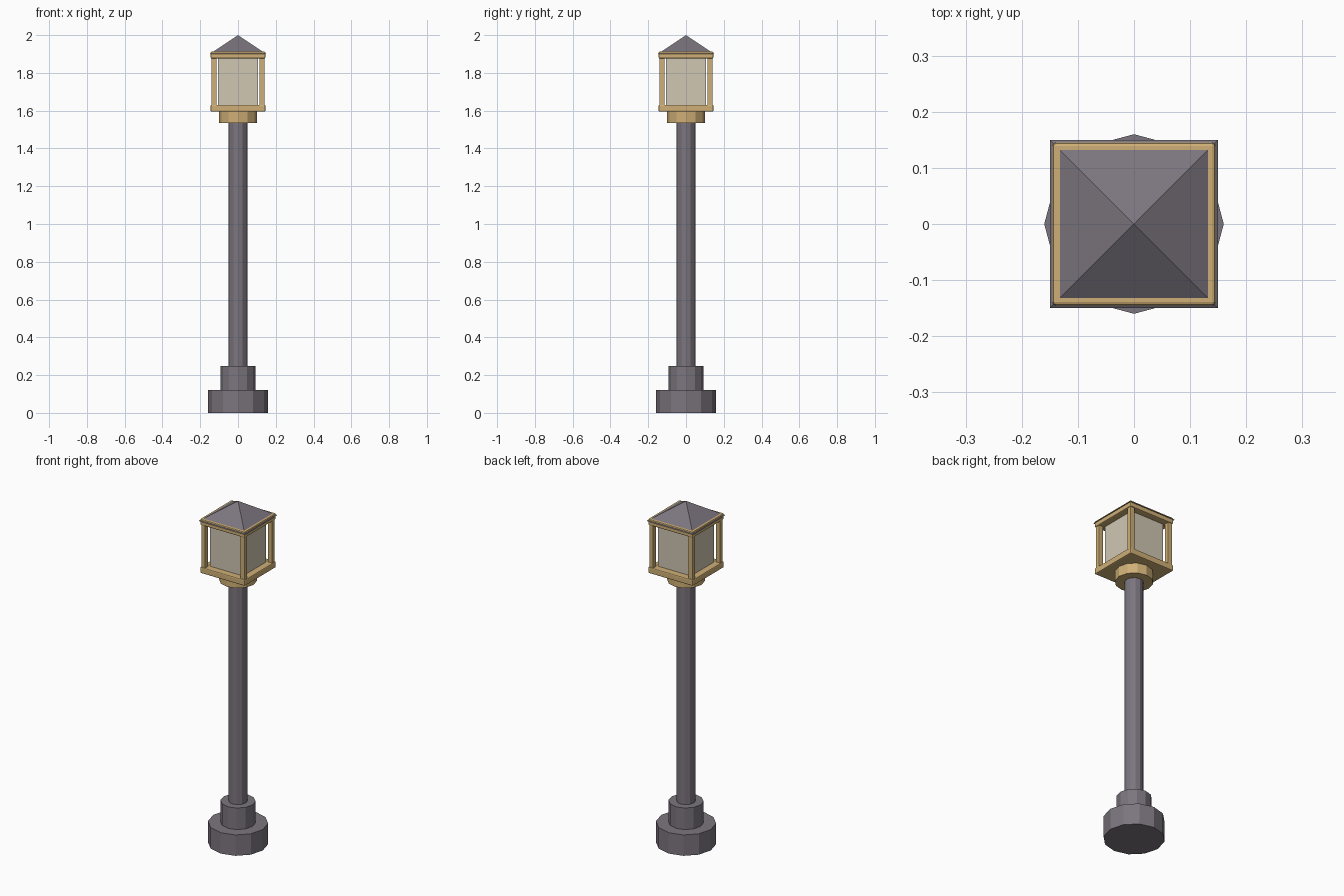
import bpy
from math import radians, sqrt

cube = bpy.data.objects.get("Cube")
if cube:
    bpy.data.objects.remove(cube, do_unlink=True)


def material(name, colour):
    mat = bpy.data.materials.new(name)
    mat.use_nodes = True
    mat.diffuse_color = (*colour, 1)
    mat.node_tree.nodes["Principled BSDF"].inputs["Base Color"].default_value = (*colour, 1)
    return mat


iron = material("grey iron", (0.20, 0.18, 0.21))
brass = material("pale brass", (0.62, 0.43, 0.18))
glass = material("cream glass", (0.63, 0.57, 0.45))


def finish(name, mat):
    obj = bpy.context.object
    obj.name = name
    obj.data.materials.append(mat)
    return obj


def drum(name, radius, bottom, top, mat):
    """Twelve-sided drum with corners on the axes."""
    bpy.ops.mesh.primitive_cylinder_add(vertices=12, radius=radius, depth=top - bottom,
                                        location=(0, 0, (bottom + top) / 2))
    return finish(name, mat)


def block(name, half, bottom, top, mat, x=0, y=0, bevel=0):
    """Square upright block, with optional rounded edges."""
    bpy.ops.mesh.primitive_cube_add(size=1, location=(x, y, (bottom + top) / 2))
    obj = finish(name, mat)
    obj.scale = (half * 2, half * 2, top - bottom)
    bpy.ops.object.transform_apply(location=False, rotation=False, scale=True)
    if bevel:
        mod = obj.modifiers.new("rounded edges", "BEVEL")
        mod.width = bevel
        mod.segments = 2
    return obj


# Stepped foot and pole
drum("base", 0.16, 0, 0.122, iron)
drum("base_step", 0.093, 0.122, 0.248, iron)
drum("pole", 0.05, 0.248, 1.536, iron)

# Lantern cage
drum("collar", 0.10, 1.536, 1.597, brass)
block("lantern_tray", 0.145, 1.595, 1.631, brass, bevel=0.006)
block("lantern_glass", 0.107, 1.63, 1.878, glass)
for side, x in (("left", 1), ("right", -1)):
    for end, y in (("front", -1), ("back", 1)):
        block(f"{end}_{side}_post", 0.0135, 1.625, 1.882, brass,
              x * 0.127, y * 0.127, bevel=0.003)
block("lantern_top_frame", 0.145, 1.876, 1.912, brass, bevel=0.006)

# Pyramid roof, its eaves pierced by the top frame
bpy.ops.mesh.primitive_cone_add(vertices=4, radius1=0.15 * sqrt(2), depth=0.10,
                                location=(0, 0, 1.95), rotation=(0, 0, radians(45)))
finish("roof", iron)
